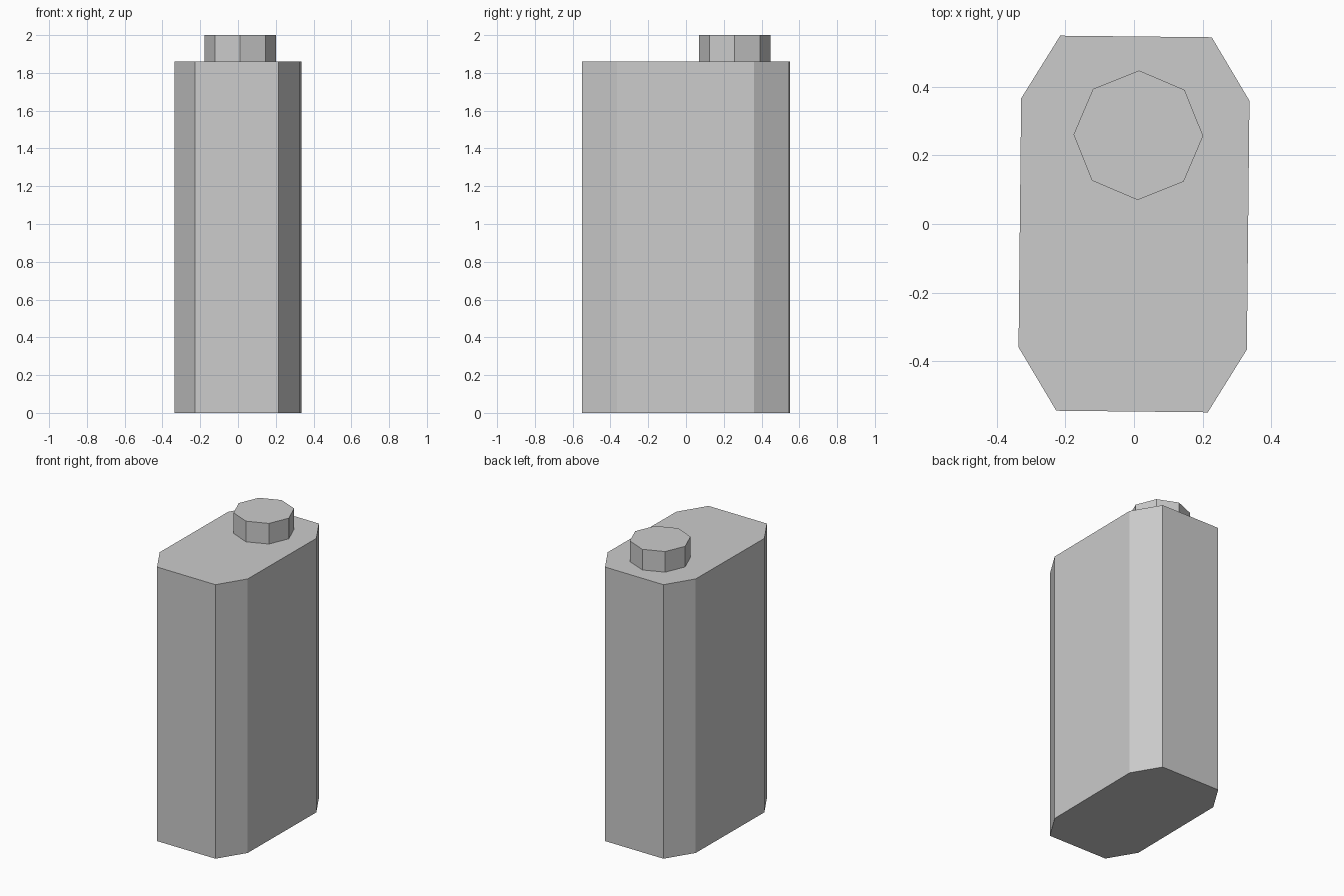
import bpy, bmesh, math
from mathutils import Matrix

cube = bpy.data.objects.get("Cube")
if cube:
    bpy.data.objects.remove(cube, do_unlink=True)

grey = bpy.data.materials.new("plain_grey")
grey.use_nodes = True
colour = (0.6, 0.6, 0.6, 1)
grey.diffuse_color = colour
grey.node_tree.nodes["Principled BSDF"].inputs["Base Color"].default_value = colour

TWIST = Matrix.Rotation(math.radians(-0.6), 4, 'Z')


def prism(name, outline, bottom, top):
    """Extrude a flat outline upward into a flat-shaded solid."""
    bm = bmesh.new()
    base = bm.faces.new([bm.verts.new((x, y, bottom)) for x, y in outline])
    lid = bmesh.ops.extrude_face_region(bm, geom=[base], use_keep_orig=True)
    raised = [g for g in lid["geom"] if isinstance(g, bmesh.types.BMVert)]
    bmesh.ops.translate(bm, verts=raised, vec=(0, 0, top - bottom))
    bmesh.ops.transform(bm, matrix=TWIST, verts=bm.verts)
    bmesh.ops.recalc_face_normals(bm, faces=bm.faces)
    mesh = bpy.data.meshes.new(name)
    bm.to_mesh(mesh)
    bm.free()
    mesh.materials.append(grey)
    obj = bpy.data.objects.new(name, mesh)
    bpy.context.collection.objects.link(obj)
    return obj


# Tall body: rectangle with cut corners
corner = [(0.333, 0.363), (0.221, 0.547)]
body_outline = []
for sx, sy in ((1, 1), (-1, 1), (-1, -1), (1, -1)):
    pts = corner if sx * sy > 0 else corner[::-1]
    body_outline += [(sx * x, sy * y) for x, y in pts]
prism("bottle_body", body_outline, 0, 1.86)

# Eight-sided cap near the back
cap_outline = [(0.01 + 0.189 * math.cos(math.tau * i / 8),
                0.259 + 0.189 * math.sin(math.tau * i / 8)) for i in range(8)]
prism("bottle_cap", cap_outline, 1.86, 2)
